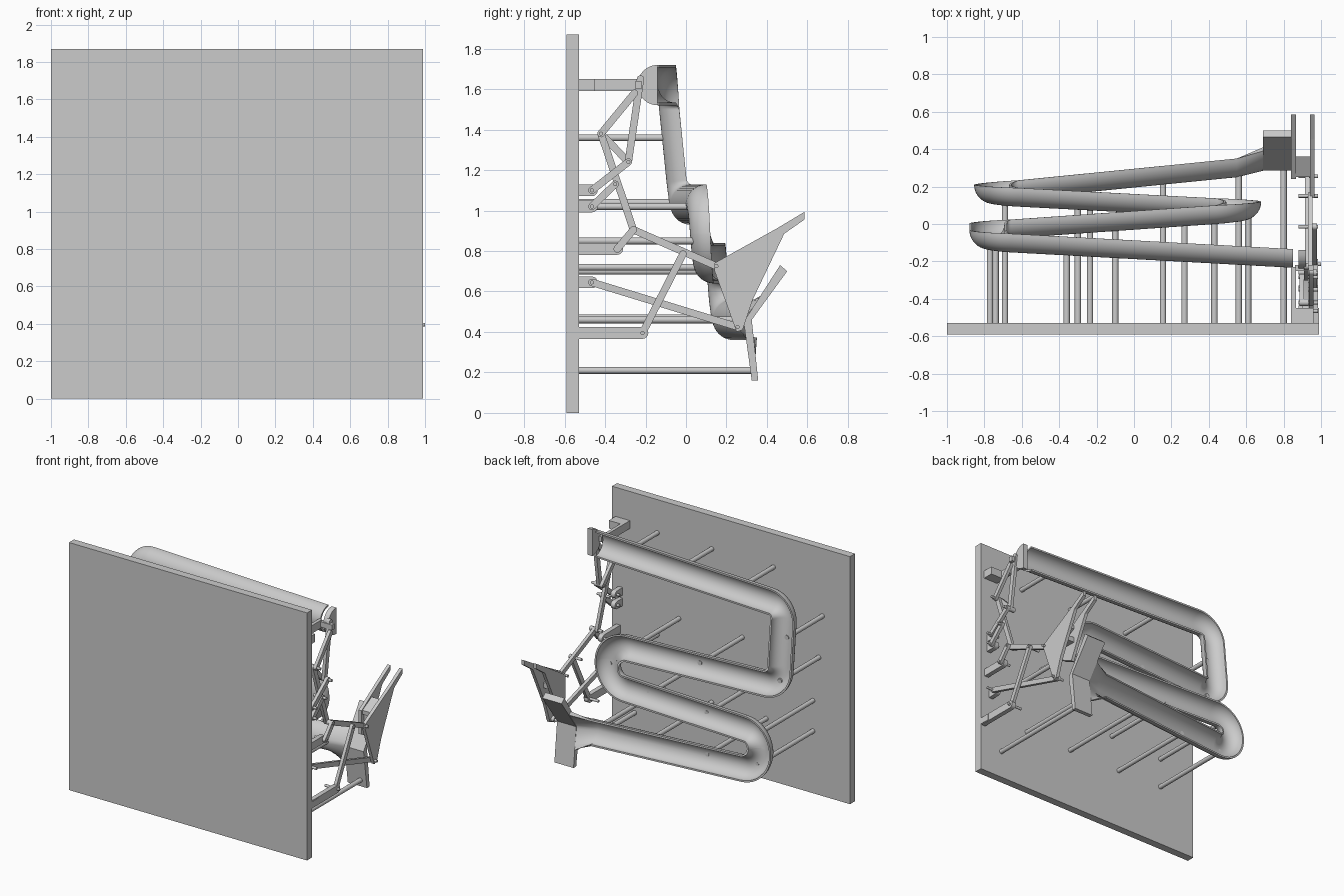
import bpy, bmesh, math
from mathutils import Vector

if "Cube" in bpy.data.objects:
    bpy.data.objects.remove(bpy.data.objects["Cube"])

grey = bpy.data.materials.new("plain grey")
grey.use_nodes = True
grey.diffuse_color = (0.6, 0.6, 0.6, 1)
grey.node_tree.nodes["Principled BSDF"].inputs["Base Color"].default_value = (0.6, 0.6, 0.6, 1)


def finish(bm, name, smooth=False):
    bmesh.ops.recalc_face_normals(bm, faces=bm.faces)
    mesh = bpy.data.meshes.new(name)
    bm.to_mesh(mesh)
    bm.free()
    mesh.materials.append(grey)
    ob = bpy.data.objects.new(name, mesh)
    bpy.context.collection.objects.link(ob)
    if smooth:
        bpy.ops.object.select_all(action='DESELECT')
        ob.select_set(True)
        bpy.context.view_layer.objects.active = ob
        bpy.ops.object.shade_smooth_by_angle(angle=math.radians(35))
    return ob


def loft(rings, name, smooth=False):
    """Skin closed rings with equal point counts and cap both ends."""
    bm = bmesh.new()
    rows = [[bm.verts.new(p) for p in ring] for ring in rings]
    n = len(rows[0])
    for a, b in zip(rows, rows[1:]):
        for i in range(n):
            j = (i + 1) % n
            bm.faces.new((a[i], a[j], b[j], b[i]))
    for row in (rows[0], rows[-1]):
        h = n // 2
        for i in range(h - 1):
            bm.faces.new((row[i], row[i + 1], row[n - 2 - i], row[n - 1 - i]))
    return finish(bm, name, smooth)


def prism(outline, x0, x1, name, smooth=False):
    """Extrude a (y, z) outline along x."""
    bm = bmesh.new()
    ends = [[bm.verts.new((x, y, z)) for y, z in outline] for x in (x0, x1)]
    for e in ends:
        bm.faces.new(e)
    for i in range(len(outline)):
        j = (i + 1) % len(outline)
        bm.faces.new((ends[0][i], ends[0][j], ends[1][j], ends[1][i]))
    return finish(bm, name, smooth)


def box(name, x0, x1, y0, y1, z0, z1):
    return prism([(y0, z0), (y1, z0), (y1, z1), (y0, z1)], x0, x1, name)


def link(name, a, b, x, r=0.018, t=0.024):
    """Round-ended bar between two pivots."""
    ang = math.atan2(b[1] - a[1], b[0] - a[0])
    pts = []
    for c, off in ((a, math.pi / 2), (b, -math.pi / 2)):
        for k in range(9):
            u = ang + off + math.pi * k / 8
            pts.append((c[0] + r * math.cos(u), c[1] + r * math.sin(u)))
    return prism(pts, x, x + t, name, True)


def disc(name, c, r, x0, x1):
    pts = [(c[0] + r * math.cos(k * math.tau / 16), c[1] + r * math.sin(k * math.tau / 16)) for k in range(16)]
    return prism(pts, x0, x1, name, True)


# Base panel
box("base_panel", -1, 0.99, -0.59, -0.53, 0, 1.87)

# Track route: x, z, rim height along y, corner radius
route = [(0.85, 1.62, -0.134, 0), (-0.78, 1.62, -0.045, 0.12), (-0.78, 1.03, 0.015, 0.12),
         (0.58, 1.03, 0.11, 0.144), (0.58, 0.74, 0.13, 0.144), (-0.755, 0.74, 0.2, 0.139),
         (-0.755, 0.46, 0.22, 0.139), (0.55, 0.46, 0.35, 0)]
path = []
for i, (x, z, y, r) in enumerate(route):
    p = Vector((x, y, z))
    if r == 0:
        path.append(p)
        continue
    back = Vector((route[i - 1][0], route[i - 1][2], route[i - 1][1])) - p
    ahead = Vector((route[i + 1][0], route[i + 1][2], route[i + 1][1])) - p
    a = back * (r / Vector((back.x, back.z)).length)
    b = ahead * (r / Vector((ahead.x, ahead.z)).length)
    for k in range(13):
        u = k / 12 * math.pi / 2
        path.append(p + a * (1 - math.sin(u)) + b * (1 - math.cos(u)))

N = 20
R_OUT, R_IN = 0.1, 0.087


def trough_ring(p, t):
    side = Vector((-t.z, 0, t.x)).normalized()
    up = Vector((0, 1, 0))

    def arc(r):
        return [p + side * r * math.cos(math.pi * k / N) - up * r * math.sin(math.pi * k / N) for k in range(N + 1)]
    return arc(R_OUT) + arc(R_IN)[::-1]


def resample(pts):
    """Spread N+1 points evenly over a three-point line."""
    a, m, b = [Vector(p) for p in pts]
    h = N // 2
    return [a.lerp(m, k / h) for k in range(h)] + [m.lerp(b, k / h) for k in range(h + 1)]


def chute_ring(x, outer, inner):
    return [Vector((x, q.x, q.y)) for q in resample(outer) + resample(inner)[::-1]]


rings = []
for i, p in enumerate(path):
    if i in (0, len(path) - 1):
        t = Vector((-1 if i == 0 else 1, 0, 0))
    else:
        t = (p - path[i - 1]).normalized() + (path[i + 1] - p).normalized()
    rings.append(trough_ring(p, t))
# Flared end of the track
rings.append(chute_ring(0.69, [(0.39, 0.6), (0.285, 0.46), (0.32, 0.29)],
                        [(0.41, 0.58), (0.32, 0.46), (0.345, 0.29)]))
loft(rings, "marble_track", True)

# Catch tray: sloped back wall and floor
V_OUT, V_IN = [(0.465, 0.73), (0.285, 0.45), (0.325, 0.16)], [(0.5, 0.7), (0.325, 0.46), (0.357, 0.16)]
loft([chute_ring(x, V_OUT, V_IN) for x in (0.69, 0.85)], "catch_tray")

# Support rods: x, z, end height
rods = [(0.61, 1.62, -0.21), (0.155, 1.62, -0.19), (-0.36, 1.62, -0.16), (-0.77, 1.36, -0.1),
        (-0.74, 1.04, -0.06), (-0.1, 1.02, -0.02), (0.43, 1.02, 0.01), (0.61, 0.85, 0.04),
        (0.27, 0.72, 0.06), (-0.235, 0.72, 0.09), (-0.69, 0.7, 0.11), (-0.69, 0.47, 0.14),
        (-0.3, 0.46, 0.18), (0.155, 0.46, 0.22), (0.56, 0.46, 0.26), (0.8, 0.21, 0.33)]
for i, (x, z, y) in enumerate(rods):
    bpy.ops.mesh.primitive_cylinder_add(vertices=16, radius=0.017, depth=y + 0.54,
                                        location=(x, (y - 0.54) / 2, z), rotation=(math.pi / 2, 0, 0))
    ob = bpy.context.object
    ob.name = f"support_rod_{i + 1}"
    ob.data.materials.append(grey)
    bpy.ops.object.shade_smooth_by_angle(angle=math.radians(35))

# Pivots of the lifting linkage (y, z)
A, B, C, D, E = (-0.465, 1.1), (-0.465, 1.02), (-0.34, 0.81), (-0.465, 0.645), (-0.215, 0.395)
P, Q, S, R = (-0.42, 1.38), (-0.285, 1.24), (-0.35, 1.13), (-0.26, 0.905)
T, U, V = (0.15, 0.725), (-0.015, 0.785), (0.255, 0.425)
CUP_LOW, CUP_HIGH = (-0.255, 1.58), (-0.225, 1.65)

# Panel brackets holding the fixed pivots
for i, (c, x) in enumerate(((A, 0.9), (B, 0.9), (C, 0.92), (D, 0.88), (E, 0.95))):
    link(f"bracket_{i + 1}", (-0.55, c[1]), c, x, 0.029, 0.035)
box("top_bracket_block", 0.84, 0.96, -0.54, -0.45, 1.59, 1.65)
box("top_bracket_arm", 0.84, 0.865, -0.46, -0.23, 1.59, 1.65)
box("lower_bracket_block", 0.96, 0.99, -0.54, -0.45, 0.37, 0.42)

# Moving bars
bars = [(A, Q, 0.935), (B, S, 0.935), (P, R, 0.91), (P, Q, 0.885), (P, CUP_LOW, 0.935),
        (Q, CUP_HIGH, 0.91), (C, R, 0.955), (R, T, 0.93), (E, U, 0.955), (D, V, 0.915)]
for i, (a, b, x) in enumerate(bars):
    link(f"linkage_bar_{i + 1}", a, b, x)
for i, c in enumerate((A, B, C, D, E, P, Q, R, S, T, U, V)):
    disc(f"pivot_pin_{i + 1}", c, 0.01, 0.88, 1.0 if c == E else 0.985)

# Half-round pusher at the low end of the track
half = [(-0.14 + 0.1 * math.cos(u), 1.62 + 0.1 * math.sin(u))
        for u in (math.pi / 2 + math.pi * k / 12 for k in range(13))]
prism(half, 0.88, 0.92, "pusher_cup", True)
box("pusher_pin", 0.86, 0.96, -0.25, -0.22, 1.6, 1.64)

# Lifting fork: two tapered plates joined by cross bars
tip = [(0.33, 0.56), (0.485, 0.885), (0.585, 0.955), (0.585, 0.993), (0.455, 0.915)]
prism([(0.14, 0.74), (0.14, 0.705), (0.25, 0.4), (0.28, 0.41)] + tip, 0.94, 0.965, "fork_outer_plate")
prism([(0.24, 0.78), (0.24, 0.6)] + tip, 0.84, 0.865, "fork_inner_plate")
box("fork_cross_bar", 0.86, 0.945, 0.27, 0.36, 0.7, 0.74)
prism([(0.25, 0.78), (0.25, 0.75), (0.36, 0.81), (0.36, 0.84)], 0.86, 0.945, "fork_floor")
